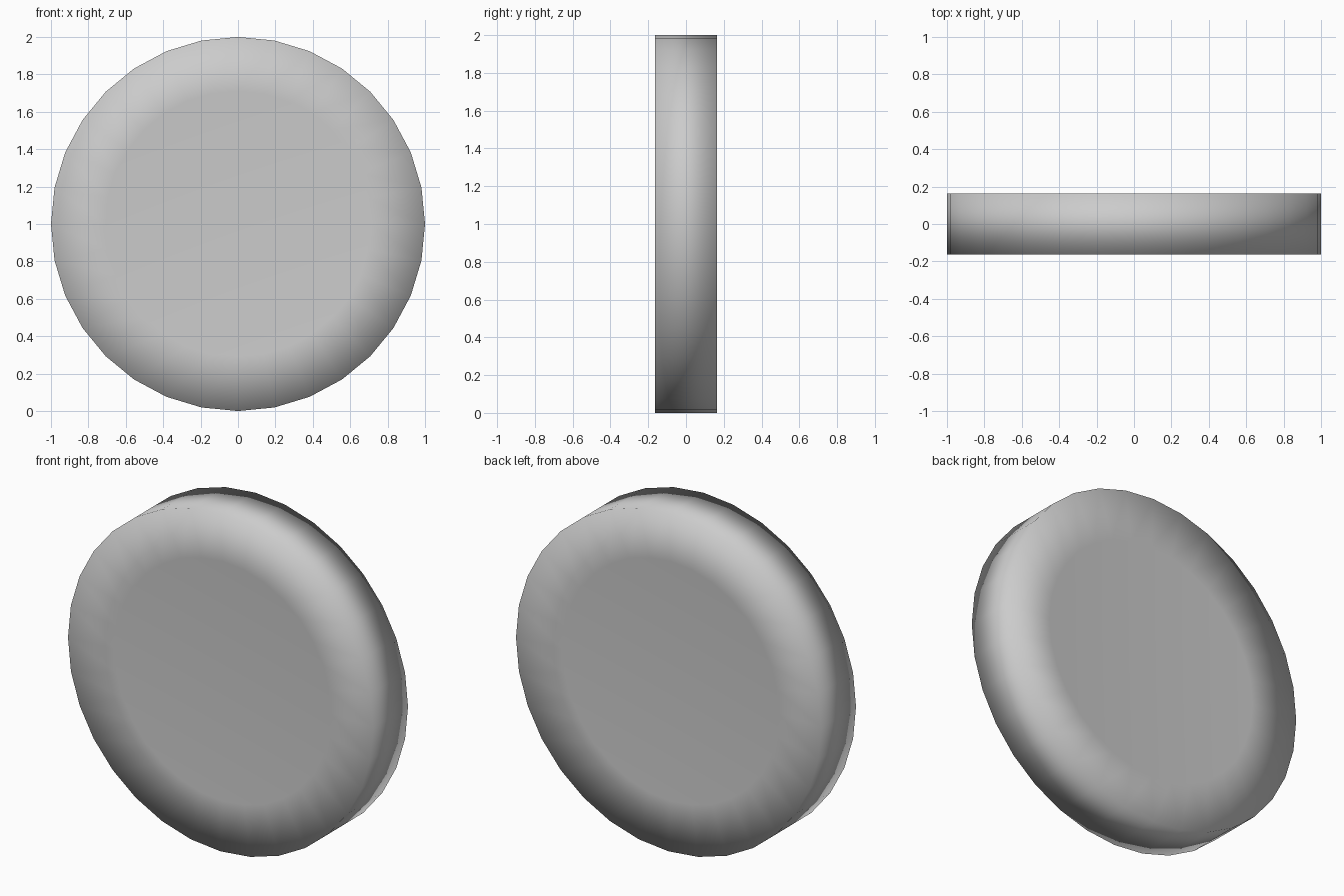
import bpy, bmesh, math
from mathutils import Matrix

if "Cube" in bpy.data.objects:
    bpy.data.objects.remove(bpy.data.objects["Cube"])

SIDES, RADIUS, INNER, THICK, DISH = 32, 1.0, 0.71, 0.326, 0.02

# Upright disc facing front and back
bm = bmesh.new()
place = Matrix.Translation((0, 0, RADIUS)) @ Matrix.Rotation(math.pi / 2, 4, 'X')
bmesh.ops.create_cone(bm, cap_ends=True, cap_tris=False, segments=SIDES,
                      radius1=RADIUS, radius2=RADIUS, depth=THICK, matrix=place)
bm.normal_update()

# Shallow recess in both round faces
caps = [f for f in bm.faces if len(f.verts) == SIDES]
for cap in caps:
    bmesh.ops.inset_region(bm, faces=[cap], use_even_offset=True,
                           thickness=(RADIUS - INNER) * math.cos(math.pi / SIDES))
    for v in cap.verts:
        v.co.y -= math.copysign(DISH, v.co.y)

# Fully smooth shading, including over the rim
for f in bm.faces:
    f.smooth = True
mesh = bpy.data.meshes.new("round_disc")
bm.to_mesh(mesh)
bm.free()
bpy.context.collection.objects.link(bpy.data.objects.new("round_disc", mesh))
